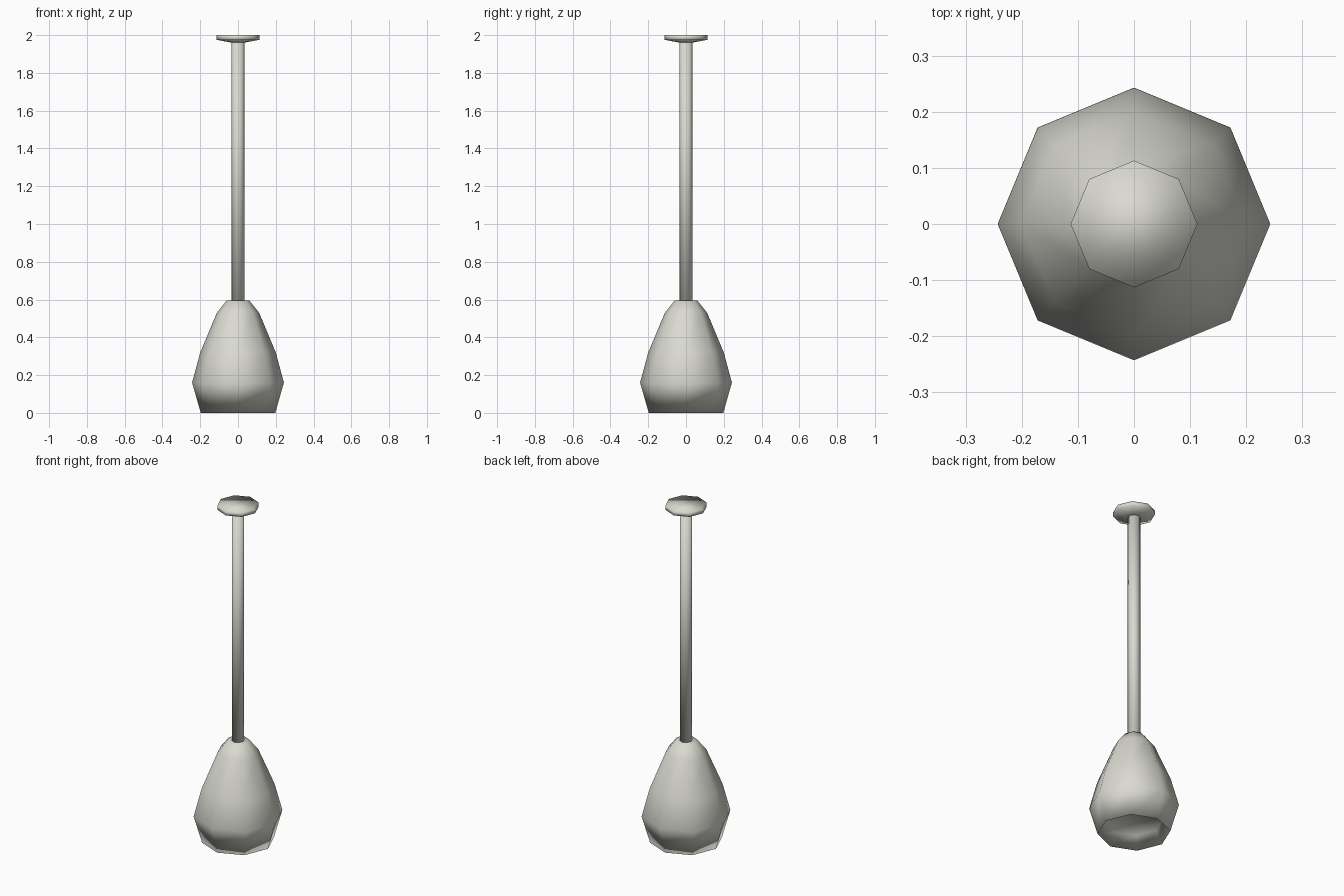
import bpy, bmesh, math

if "Cube" in bpy.data.objects:
    bpy.data.objects.remove(bpy.data.objects["Cube"])

SIDES = 8

paint = bpy.data.materials.new("warm_light_grey")
paint.diffuse_color = (0.70, 0.70, 0.64, 1.0)
paint.use_nodes = True
paint.node_tree.nodes["Principled BSDF"].inputs["Base Color"].default_value = paint.diffuse_color


def lathe(name, profile):
    """Revolve (radius, z) points, listed bottom to top, and cap both ends."""
    bm = bmesh.new()
    rings = []
    for r, z in profile:
        rings.append([bm.verts.new((r * math.cos(math.tau * i / SIDES),
                                    r * math.sin(math.tau * i / SIDES), z))
                      for i in range(SIDES)])
    for low, high in zip(rings, rings[1:]):
        for i in range(SIDES):
            j = (i + 1) % SIDES
            bm.faces.new((low[i], low[j], high[j], high[i]))
    bm.faces.new(rings[0][::-1])
    bm.faces.new(rings[-1])
    bmesh.ops.recalc_face_normals(bm, faces=bm.faces[:])
    for f in bm.faces:
        f.smooth = True
    mesh = bpy.data.meshes.new(name)
    bm.to_mesh(mesh)
    bm.free()
    mesh.materials.append(paint)
    obj = bpy.data.objects.new(name, mesh)
    bpy.context.collection.objects.link(obj)
    return obj


# Bulbous shade with a recessed underside
lathe("shade", [(0.155, 0.07), (0.197, 0.0), (0.243, 0.16), (0.20, 0.32),
                (0.112, 0.53), (0.06, 0.595)])

# Hanging rod
lathe("rod", [(0.034, 0.58), (0.034, 1.97)])

# Ceiling mount
lathe("ceiling_mount", [(0.034, 1.96), (0.113, 1.975), (0.113, 2.0)])
